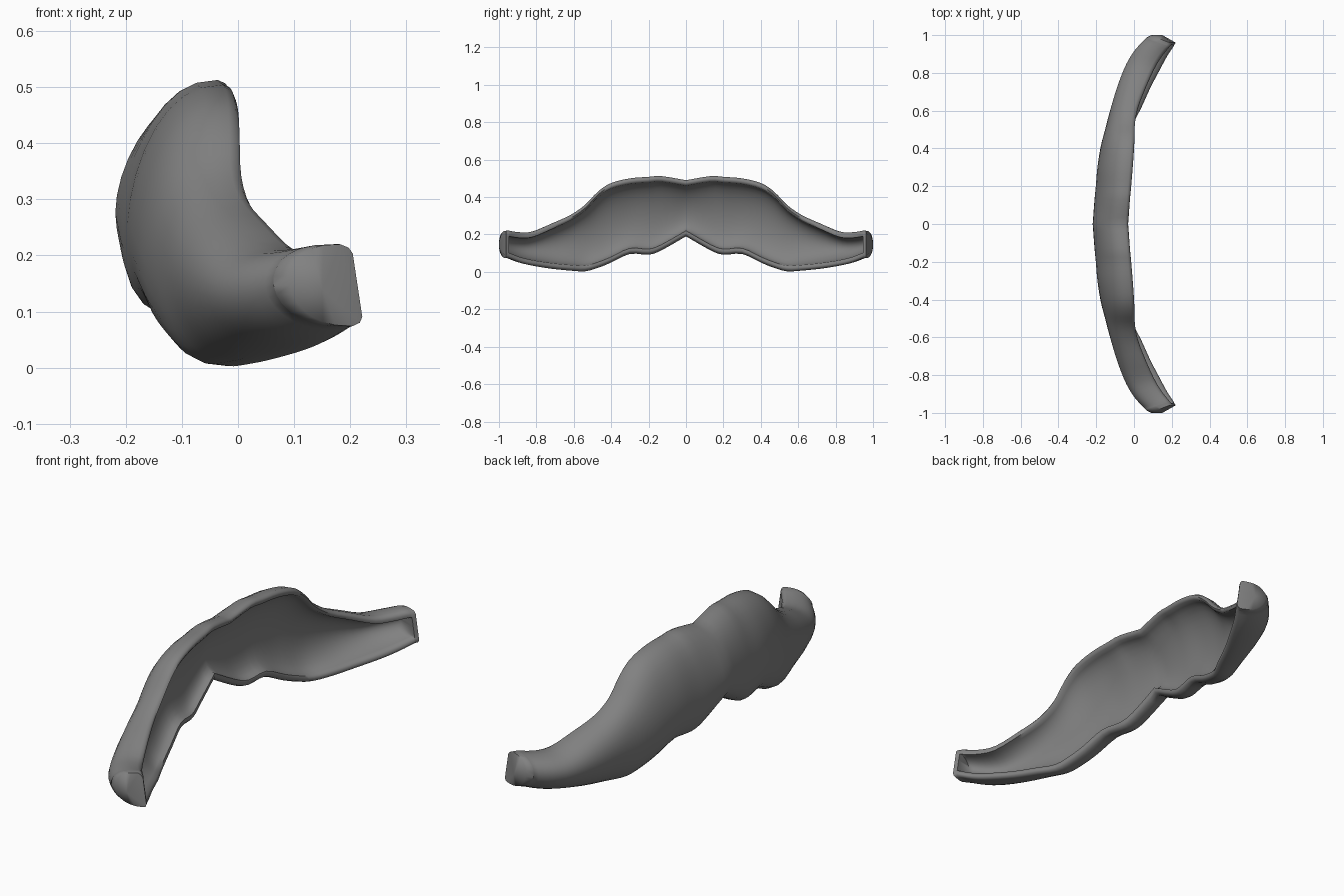
import bpy, bmesh, math

if "Cube" in bpy.data.objects:
    bpy.data.objects.remove(bpy.data.objects["Cube"])

# stations along one half: y, top z, bottom z, top rim x, bottom rim x, back depth, wall
STATIONS = [
    (0.00, .490, .190, -.026, -.118, .136, .060),
    (0.13, .512, .116, -.018, -.100, .142, .060),
    (0.20, .508, .092, -.012, -.085, .148, .060),
    (0.30, .500, .096, -.004, -.070, .152, .060),
    (0.40, .475, .050, .002, -.045, .154, .060),
    (0.47, .430, .022, .004, -.025, .150, .060),
    (0.54, .358, .003, .006, .000, .145, .060),
    (0.62, .303, .007, .022, .042, .150, .060),
    (0.72, .258, .017, .060, .088, .158, .062),
    (0.82, .216, .033, .104, .142, .162, .065),
    (0.89, .212, .050, .146, .180, .155, .068),
    (0.945, .220, .072, .192, .215, .140, .070),
]
ARC = 14


def catmull(p0, p1, p2, p3, t):
    return tuple(.5 * (2 * b + (c - a) * t + (2 * a - 5 * b + 4 * c - d) * t * t
                       + (3 * b - a - 3 * c + d) * t ** 3)
                 for a, b, c, d in zip(p0, p1, p2, p3))


def section(s, hollow=1.0):
    """Closed C-shaped section: outer arc, rounded rim, softer inner arc."""
    y, zt, zb, xt, xb, depth, wall = s
    mid, h = (zt + zb) / 2, (zt - zb) / 2
    sweep = .045 * max(0, (y - .5) / .45)
    lip = .03

    def point(a, inset, d, dx, power=.8):
        f = math.cos(a)
        bulge = max(0, math.sin(a)) ** power
        z = mid - (h - inset) * f
        k = (z - zb) / (zt - zb)
        return (xb + (xt - xb) * k - d * bulge + dx, y + sweep * bulge * d / depth, z)

    angles = [math.pi * i / ARC for i in range(ARC + 1)]
    pts = [point(a, 0, depth - .02, -.02) for a in angles]
    pts.append(point(math.pi, lip * .2, 0, -.006))
    pts.append(point(math.pi, lip * .55, 0, 0))
    pts += [point(a, lip, (depth - wall) * hollow, -.006 * hollow, 1.0)
            for a in reversed(angles)]
    pts.append(point(0, lip * .55, 0, 0))
    pts.append(point(0, lip * .2, 0, -.006))
    return pts


# curved shell, lofted for one half
path = [STATIONS[0]] + STATIONS + [STATIONS[-1]]
rows = []
for i in range(1, len(path) - 2):
    for j in range(3):
        rows.append(section(catmull(*path[i - 1:i + 3], j / 3)))
rows.append(section(STATIONS[-1]))

# solid end wall
end = list(STATIONS[-1])
rows.append(section([end[0] + .002] + end[1:], 0))
rows.append(section([.962, .220, .074, .202, .224, .120, .070], 0))

bm = bmesh.new()
rings = [[bm.verts.new(p) for p in row] for row in rows]
n = len(rings[0])
for a, b in zip(rings, rings[1:]):
    for k in range(n):
        bm.faces.new((a[k], a[(k + 1) % n], b[(k + 1) % n], b[k]))

# faceted tip
apex = bm.verts.new((.15, 1.0, .14))
last = rings[-1]
for k in range(ARC):
    bm.faces.new((last[k], last[k + 1], apex))
bm.faces.new([last[0], apex, last[ARC]] + last[ARC + 1:])
bmesh.ops.recalc_face_normals(bm, faces=bm.faces)

mesh = bpy.data.meshes.new("curved_shell")
bm.to_mesh(mesh)
bm.free()
shell = bpy.data.objects.new("curved_shell", mesh)
bpy.context.collection.objects.link(shell)
bpy.context.view_layer.objects.active = shell
shell.select_set(True)

# dark grey
dark = bpy.data.materials.new("dark_grey")
dark.diffuse_color = (.22, .22, .22, 1)
dark.use_nodes = True
dark.node_tree.nodes["Principled BSDF"].inputs["Base Color"].default_value = dark.diffuse_color
mesh.materials.append(dark)

# other half
mirror = shell.modifiers.new("mirror", 'MIRROR')
mirror.use_axis = (False, True, False)
mirror.merge_threshold = .001
bpy.ops.object.modifier_apply(modifier="mirror")
bpy.ops.object.shade_smooth_by_angle(angle=math.radians(60))
